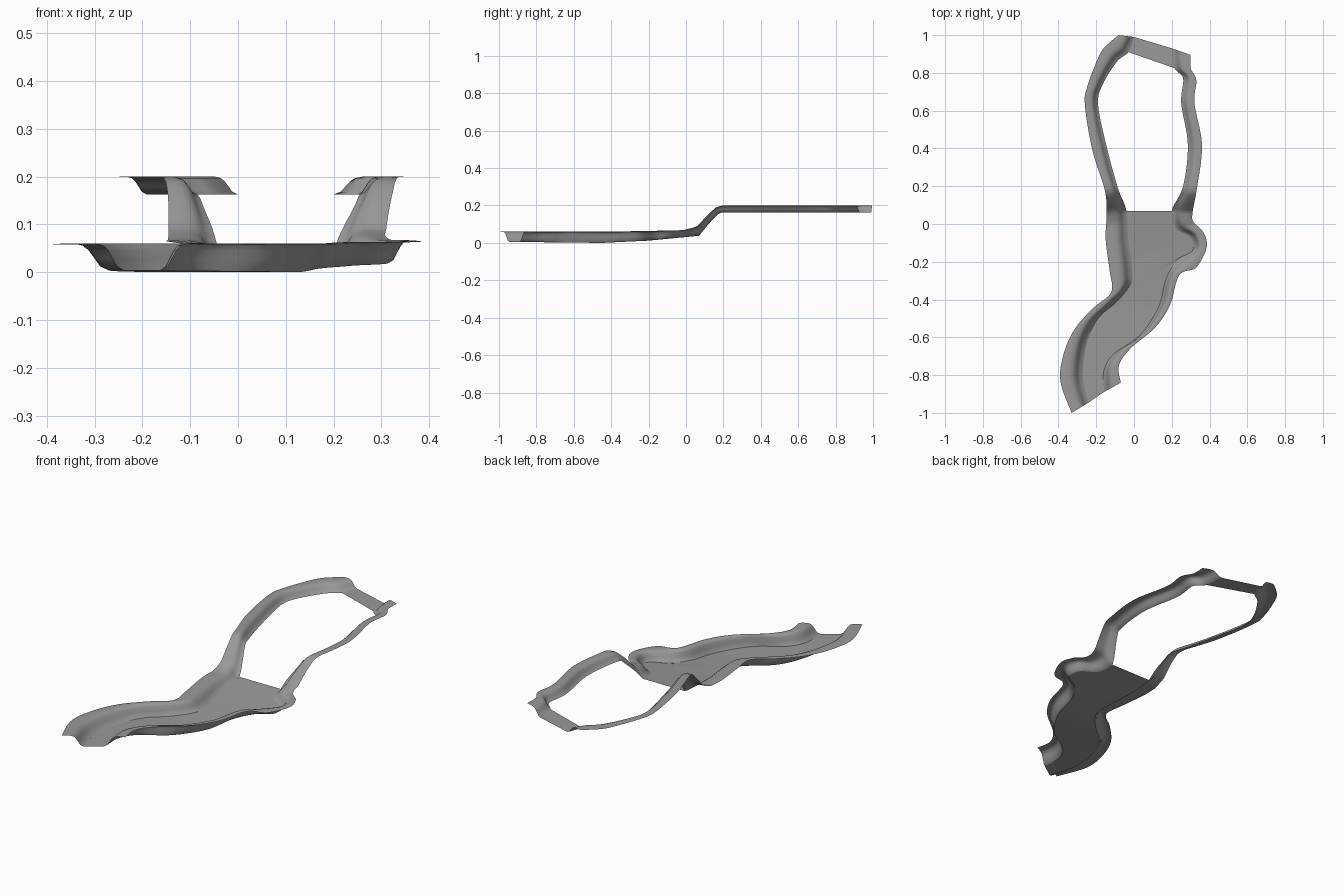
import bpy
from mathutils import Vector

cube = bpy.data.objects.get("Cube")
if cube:
    bpy.data.objects.remove(cube, do_unlink=True)

grey = bpy.data.materials.new("stone grey")
grey.use_nodes = True
colour = (0.32, 0.32, 0.32, 1)
grey.diffuse_color = colour
grey.node_tree.nodes["Principled BSDF"].inputs["Base Color"].default_value = colour

# Bank stations from front to back: outer x, outer y, foot x, foot y
LEFT = [(-.33, -1, -.24, -.945), (-.39, -.83, -.27, -.81), (-.37, -.68, -.25, -.63),
        (-.31, -.55, -.19, -.5), (-.21, -.44, -.09, -.41), (-.12, -.36, -.02, -.32),
        (-.13, -.24, -.01, -.24), (-.15, -.08, -.03, -.08), (-.145, .05, -.04, .07),
        (-.155, .18, -.085, .19), (-.22, .39, -.14, .39), (-.26, .63, -.19, .63),
        (-.245, .735, -.165, .74), (-.18, .9, -.09, .86), (-.13, .96, -.03, .91),
        (-.08, 1, 0, .99)]
RIGHT = [(-.07, -.84, -.16, -.89), (-.08, -.75, -.16, -.78), (-.02, -.66, -.11, -.69),
         (.11, -.55, .03, -.59), (.19, -.43, .13, -.44), (.24, -.27, .17, -.29),
         (.33, -.23, .23, -.19), (.385, -.12, .31, -.14), (.365, -.04, .3, -.07),
         (.315, .01, .22, -.02), (.31, .06, .2, .07), (.335, .2, .26, .2),
         (.36, .42, .285, .42), (.32, .64, .25, .64), (.33, .76, .26, .77),
         (.3, .825, .215, .825), (.3, .895, .2, .93)]

# Heights along the length, as y and z pairs
CREST = [(-.4, .06), (0, .068), (.06, .09), (.12, .155), (.16, .19), (.19, .2)]
FOOT = [(-.9, .005), (-.45, 0), (-.2, .012), (.07, .038), (.12, .1), (.18, .163)]

# Cross-section of a bank: share of the width, share of the height
BANK = [(0, .97), (.2, 1), (.4, 1), (.55, .92), (.65, .75), (.75, .45), (.85, .15), (1, 0)]


def height(knots, y):
    if y <= knots[0][0]:
        return knots[0][1]
    for (a, za), (b, zb) in zip(knots, knots[1:]):
        if y <= b:
            return za + (zb - za) * (y - a) / (b - a)
    return knots[-1][1]


def station(rail, u):
    """Smooth curve through the stations at parameter u."""
    i = min(int(u), len(rail) - 2)
    t = u - i
    a, b, c, d = (Vector(rail[max(0, min(len(rail) - 1, i + k))]) for k in (-1, 0, 1, 2))
    return b + (c - a) * t / 2 + (a * 2 - b * 5 + c * 4 - d) * t**2 / 2 + (b * 3 - a - c * 3 + d) * t**3 / 2


def foot(rail, u):
    s = station(rail, u)
    return Vector((s[2], s[3], height(FOOT, s[3])))


def sheet(name, rows):
    """Surface through rows of points, facing up."""
    n = len(rows[0])
    verts = [p for row in rows for p in row]
    faces = [(i * n + j, i * n + j + 1, i * n + n + j + 1, i * n + n + j)
             for i in range(len(rows) - 1) for j in range(n - 1)]
    mesh = bpy.data.meshes.new(name)
    mesh.from_pydata(verts, [], faces)
    mesh.update()
    if sum(p.normal.z * p.area for p in mesh.polygons) < 0:
        mesh.flip_normals()
    mesh.polygons.foreach_set("use_smooth", [True] * len(mesh.polygons))
    mesh.materials.append(grey)
    obj = bpy.data.objects.new(name, mesh)
    bpy.context.collection.objects.link(obj)


def bank(name, rail, steps=8):
    rows = []
    for k in range((len(rail) - 1) * steps + 1):
        s = station(rail, k / steps)
        outer, inner = Vector((s[0], s[1])), Vector((s[2], s[3]))
        top, low = height(CREST, s[1]), height(FOOT, s[3])
        rows.append([(*outer.lerp(inner, w), low + (top - low) * h) for w, h in BANK])
    sheet(name, rows)


# Banks run along the channel, up the ramps and round the upper pool
bank("left_bank", LEFT)
bank("right_bank", RIGHT)

# Channel floor between the lower feet of the banks
ROWS, COLS = 80, 8
floor = []
for k in range(ROWS + 1):
    a, b = foot(LEFT, 8 * k / ROWS), foot(RIGHT, 10 * k / ROWS)
    floor.append([a.lerp(b, j / COLS) for j in range(COLS + 1)])
sheet("channel_floor", floor)

# Flat sill closing the far end of the pool
last_left, last_right = len(LEFT) - 1, len(RIGHT) - 1
sheet("pool_sill", [[foot(LEFT, last_left - 1 + t), foot(RIGHT, last_right - 1 + t)]
                    for t in (0, .25, .5, .75, 1)])
